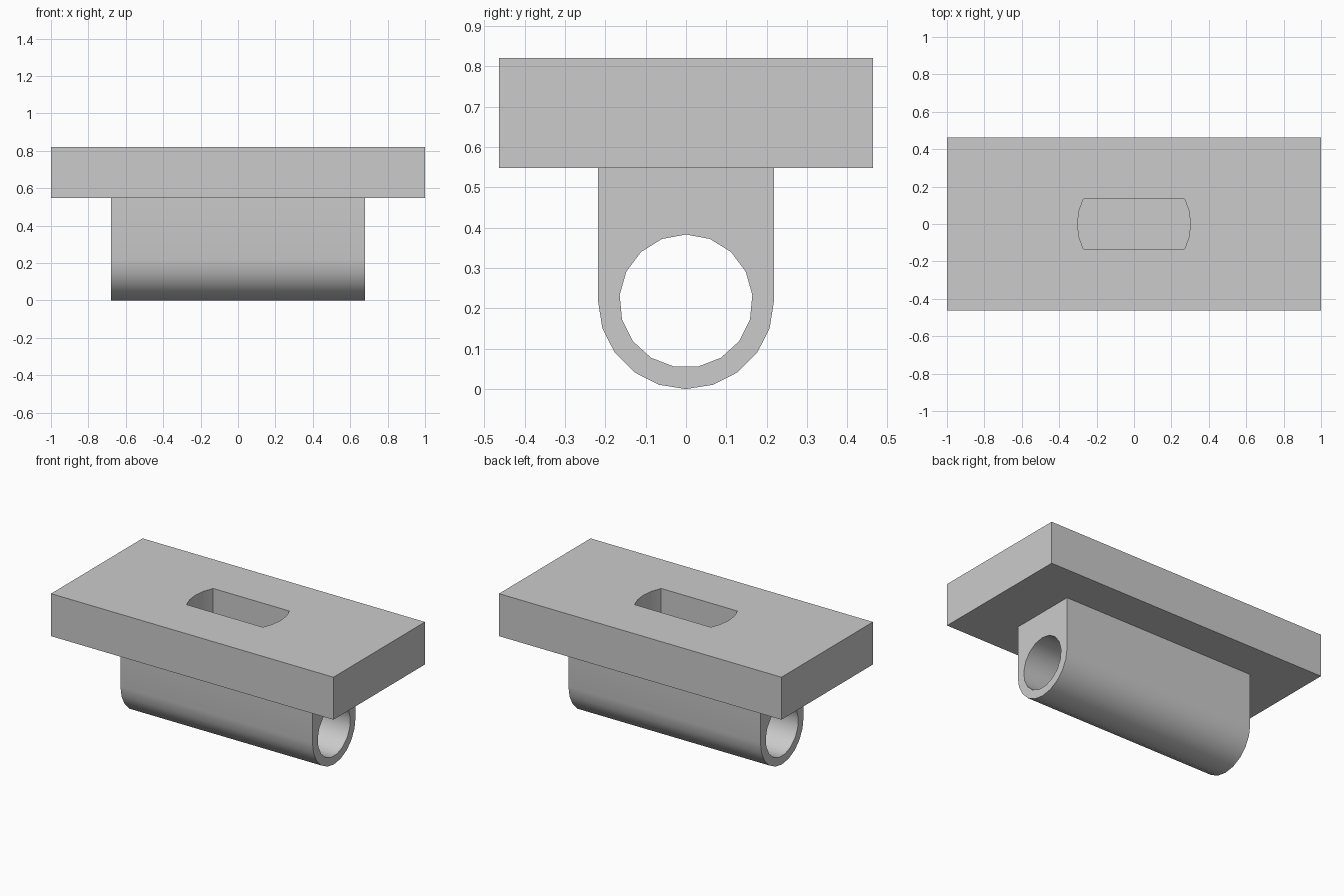
import bpy, bmesh
from math import sin, cos, asin, pi, radians
from mathutils import Vector

cube = bpy.data.objects.get("Cube")
if cube:
    bpy.data.objects.remove(cube, do_unlink=True)

# Single plain grey for the whole fixture
grey = bpy.data.materials.new("plain_grey")
grey.use_nodes = True
colour = (0.6, 0.6, 0.6, 1.0)
grey.diffuse_color = colour
grey.node_tree.nodes["Principled BSDF"].inputs["Base Color"].default_value = colour


def arc(cx, cy, r, start, end, steps):
    """Points along an arc, both ends included."""
    angles = [start + (end - start) * i / steps for i in range(steps + 1)]
    return [(cx + r * cos(a), cy + r * sin(a)) for a in angles]


def extruded_profile(name, outline, hole, place, sweep):
    """Fill an outline that has a hole, then extrude it along sweep."""
    bm = bmesh.new()
    edges = []
    for loop in (outline, hole):
        verts = [bm.verts.new(place(u, v)) for u, v in loop]
        edges += [bm.edges.new((verts[i - 1], verts[i])) for i in range(len(verts))]
    bmesh.ops.triangle_fill(bm, edges=edges, use_beauty=True)
    result = bmesh.ops.extrude_face_region(bm, geom=bm.faces[:], use_keep_orig=True)
    moved = [g for g in result["geom"] if isinstance(g, bmesh.types.BMVert)]
    bmesh.ops.translate(bm, verts=moved, vec=Vector(sweep))
    bmesh.ops.recalc_face_normals(bm, faces=bm.faces[:])
    mesh = bpy.data.meshes.new(name)
    bm.to_mesh(mesh)
    bm.free()
    mesh.materials.append(grey)
    obj = bpy.data.objects.new(name, mesh)
    bpy.context.collection.objects.link(obj)
    bpy.ops.object.select_all(action="DESELECT")
    obj.select_set(True)
    bpy.context.view_layer.objects.active = obj
    bpy.ops.object.shade_smooth_by_angle(angle=radians(30))
    return obj


plate_bottom, plate_top = 0.548, 0.82
half_depth = 0.463

# Top plate with a flat-sided, round-ended slot
slot_r, slot_half = 0.302, 0.135
a = asin(slot_half / slot_r)
slot = arc(0, 0, slot_r, -a, a, 4) + arc(0, 0, slot_r, pi - a, pi + a, 4)
rectangle = [(-1, -half_depth), (1, -half_depth), (1, half_depth), (-1, half_depth)]
extruded_profile("top_plate", rectangle, slot,
                 lambda u, v: (u, v, plate_bottom), (0, 0, plate_top - plate_bottom))

# Round-bottomed block with a bore along its length; its top is the slot floor
r, half_length = 0.218, 0.68
block = [(r, plate_bottom), (-r, plate_bottom)] + arc(0, r, r, pi, 2 * pi, 10)
bore = arc(0, r, 0.165, pi / 2, pi / 2 + 2 * pi, 17)[:-1]
extruded_profile("tube_block", block, bore,
                 lambda u, v: (-half_length, u, v), (2 * half_length, 0, 0))
